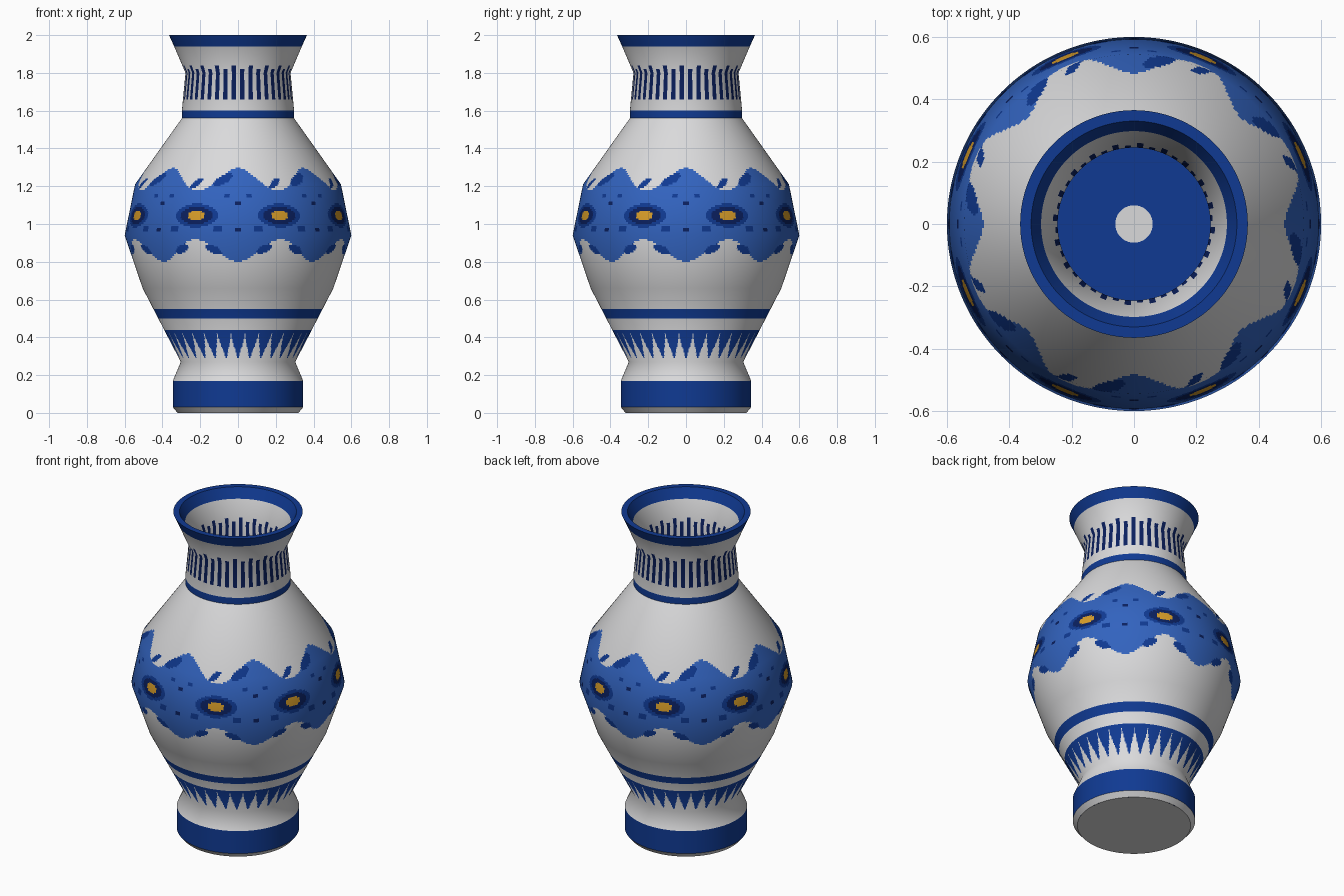
import bpy, bmesh, math

cube = bpy.data.objects.get("Cube")
if cube:
    bpy.data.objects.remove(cube, do_unlink=True)

SIDES = 480
WHITE, BLUE, LIGHT, NAVY, GOLD = range(5)


def material(name, rgb):
    m = bpy.data.materials.new(name)
    m.use_nodes = True
    m.diffuse_color = (*rgb, 1)
    m.node_tree.nodes["Principled BSDF"].inputs["Base Color"].default_value = (*rgb, 1)
    return m


PAINTS = [material("glaze white", (0.70, 0.70, 0.71)),
          material("cobalt blue", (0.005, 0.042, 0.29)),
          material("light blue", (0.032, 0.125, 0.52)),
          material("navy blue", (0.003, 0.014, 0.115)),
          material("gold", (0.69, 0.34, 0.022))]


def link(name, mesh):
    for m in PAINTS:
        mesh.materials.append(m)
    obj = bpy.data.objects.new(name, mesh)
    bpy.context.collection.objects.link(obj)
    return obj


def unit(r, z):
    d = math.hypot(r, z) or 1
    return r / d, z / d


def lathe(name, keys, step, colour):
    """Spin a profile; shading normals blend from key to key, ends stay sharp."""
    segs = [unit(b[1] - a[1], a[0] - b[0]) for a, b in zip(keys, keys[1:])]
    normals = [unit(p[0] + q[0], p[1] + q[1])
               for p, q in zip(segs[:1] + segs, segs + segs[-1:])]
    rows = [(*keys[0], *normals[0])]
    for i, (a, b) in enumerate(zip(keys, keys[1:])):
        n = max(1, round(abs(b[1] - a[1]) / step))
        start, end = (*a, *normals[i]), (*b, *normals[i + 1])
        rows += [tuple(s + (e - s) * k / n for s, e in zip(start, end))
                 for k in range(1, n + 1)]
    ring = [math.tau * j / SIDES for j in range(SIDES)]
    verts, vnormals, faces, paint = [], [], [], []
    for r, z, nr, nz in rows:
        nr, nz = unit(nr, nz)
        for t in ring:
            verts.append((r * math.sin(t), -r * math.cos(t), z))
            vnormals.append((nr * math.sin(t), -nr * math.cos(t), nz))
    for i in range(len(rows) - 1):
        z = (rows[i][1] + rows[i + 1][1]) / 2
        for j in range(SIDES):
            k = (j + 1) % SIDES
            lo, hi = i * SIDES, (i + 1) * SIDES
            faces.append((lo + j, lo + k, hi + k, hi + j))
            paint.append(colour((j + 0.5) * 360 / SIDES, z))
    mesh = bpy.data.meshes.new(name)
    mesh.from_pydata(verts, [], faces)
    mesh.polygons.foreach_set("use_smooth", [True] * len(faces))
    mesh.polygons.foreach_set("material_index", paint)
    mesh.update()
    mesh.normals_split_custom_set_from_vertices(vnormals)
    return link(name, mesh)


def disc(name, radius, z, paint, down=False):
    mesh = bpy.data.meshes.new(name)
    bm = bmesh.new()
    bmesh.ops.create_circle(bm, cap_ends=True, segments=96, radius=radius)
    for f in bm.faces:
        f.material_index = paint
    bm.to_mesh(mesh)
    bm.free()
    obj = link(name, mesh)
    obj.location.z = z
    if down:
        obj.rotation_euler.x = math.pi
    return obj


def plain(paint):
    return lambda a, z: paint


def near(da, dz, ra, rz, slant=0):
    """Inside an ellipse, optionally slanted."""
    return (da / ra) ** 2 + ((dz - slant * da) / rz) ** 2 < 1


def flower_band(a, z):
    c = (a + 22.5) % 45 - 22.5      # angle from the garland crest
    f = a % 45 - 22.5               # angle from the flower centre
    # flowers
    if near(f, z - 1.045, 4.8, 0.028):
        return GOLD
    if near(f, z - 1.045, 9, 0.046):
        return NAVY
    if near(f, z - 1.045, 12, 0.062):
        return BLUE
    # dots between flowers
    if near(c, z - 1.11, 2, 0.014) or near(c, z - 0.97, 2, 0.014):
        return NAVY
    if near(abs(c) - 10.5, z - 0.975, 2.5, 0.018) or near(abs(c) - 6, z - 1.15, 2, 0.012):
        return BLUE
    # leaves along the edges
    if near(c + 8.5, z - 1.235, 5.5, 0.026, 0.004) or near(f + 1.5, z - 1.215, 3.5, 0.018, 0.006):
        return BLUE
    if near(c - 14, z - 0.868, 4, 0.022, 0.004) or near(c + 13, z - 0.865, 4.5, 0.022, -0.004):
        return BLUE
    # wavy garland
    wave = math.cos(math.radians(8 * a))
    return LIGHT if 0.86 - 0.058 * wave < z < 1.237 + 0.06 * wave else WHITE


def body_paint(a, z):
    if 0.50 < z < 0.55:
        return BLUE
    if 0.28 < z < 0.44:             # pointed petals hanging from a line
        tooth = 11.25
        off = abs((a + tooth / 2) % tooth - tooth / 2)
        reach = min(1, max(0, (z - 0.285) / 0.13)) ** 0.8
        return BLUE if off < reach * tooth / 2 or z > 0.42 else WHITE
    return flower_band(a, z) if 0.75 < z < 1.35 else WHITE


def neck_paint(a, z):
    if z < 1.60:
        return BLUE
    off = abs(a % 9 - 4.5)          # upright strokes of alternating length
    top = 1.84 if int(a / 9) % 2 else 1.82
    return NAVY if 1.66 < z < top and off < 2.3 else WHITE


# outside
disc("base", 0.32, 0, WHITE, down=True)
lathe("foot_bevel", [(0.32, 0), (0.345, 0.03)], 1, plain(WHITE))
lathe("foot", [(0.345, 0.03), (0.345, 0.17)], 1, plain(BLUE))
lathe("body", [(0.345, 0.17), (0.303, 0.27), (0.505, 0.66), (0.60, 0.94),
               (0.545, 1.21), (0.297, 1.56)], 0.01, body_paint)
lathe("neck", [(0.297, 1.56), (0.297, 1.60), (0.278, 1.80), (0.338, 1.94)],
      0.01, neck_paint)
lathe("rim", [(0.338, 1.94), (0.365, 2.0)], 1, plain(BLUE))
lathe("lip", [(0.365, 2.0), (0.33, 2.0)], 1, plain(BLUE))

# inside
lathe("rim_inside", [(0.33, 2.0), (0.298, 1.94)], 1, plain(BLUE))
lathe("neck_inside", [(0.298, 1.94), (0.245, 1.80), (0.262, 1.60), (0.262, 1.56)],
      0.01, neck_paint)
lathe("body_inside", [(0.262, 1.56), (0.505, 1.21), (0.56, 0.94), (0.47, 0.66),
                      (0.266, 0.27), (0.30, 0.17), (0.30, 0.10)], 0.1, plain(WHITE))
lathe("floor", [(0.30, 0.10), (0.06, 0.10)], 1, plain(BLUE))
disc("floor_centre", 0.06, 0.10, WHITE)
